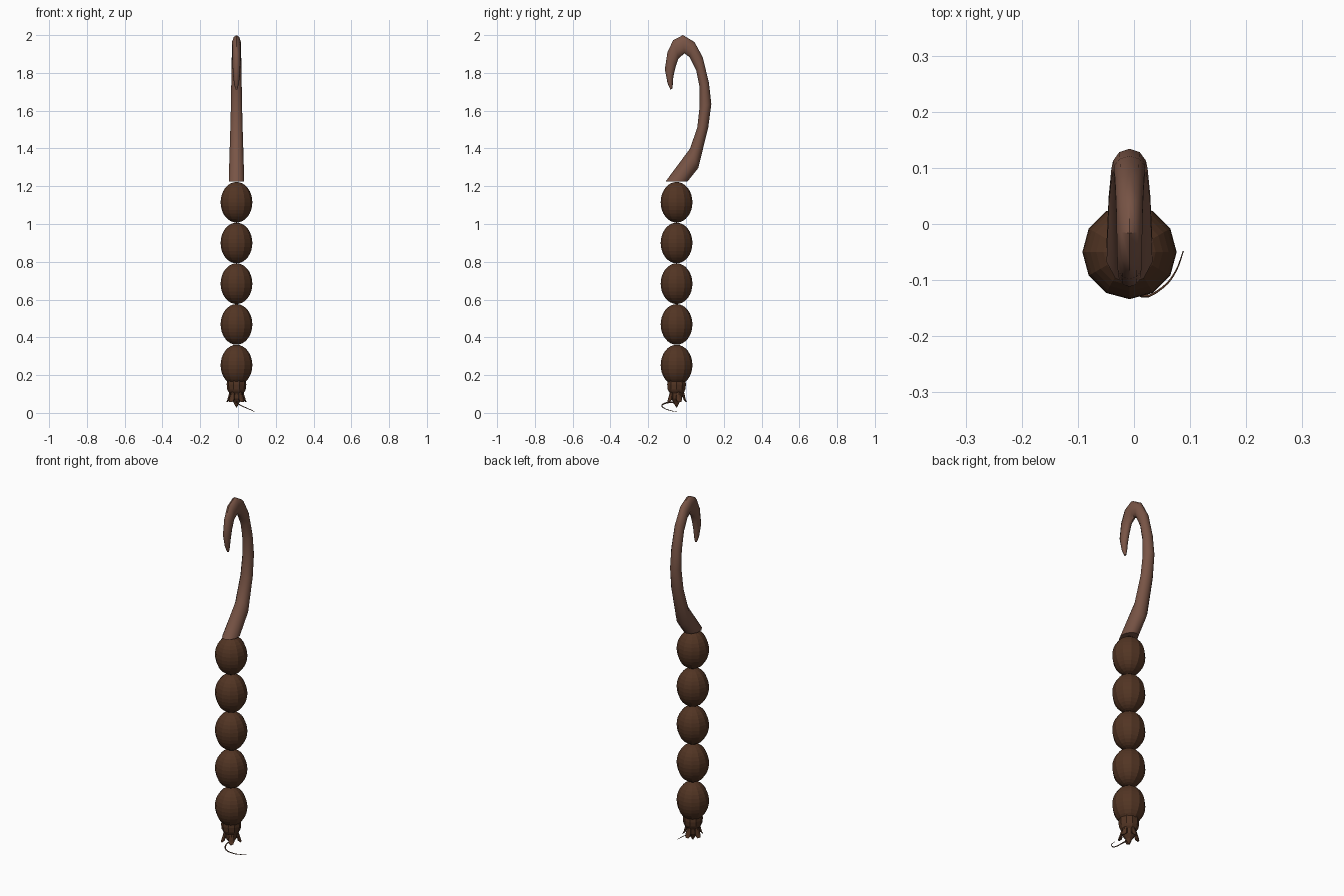
import bpy, bmesh, math
from mathutils import Vector

if "Cube" in bpy.data.objects:
    bpy.data.objects.remove(bpy.data.objects["Cube"])

CX, CY = -0.008, -0.05  # axis of the bead string


def material(name, rgb):
    m = bpy.data.materials.new(name)
    m.diffuse_color = (*rgb, 1)
    m.use_nodes = True
    m.node_tree.nodes["Principled BSDF"].inputs["Base Color"].default_value = m.diffuse_color
    return m


DARK = material("dark brown", (0.084, 0.035, 0.017))
LIGHT = material("light brown", (0.19, 0.090, 0.061))


def finish(name, bm, mat, smooth=False):
    bmesh.ops.recalc_face_normals(bm, faces=bm.faces)
    me = bpy.data.meshes.new(name)
    bm.to_mesh(me)
    bm.free()
    me.materials.append(mat)
    for p in me.polygons:
        p.use_smooth = smooth
    ob = bpy.data.objects.new(name, me)
    bpy.context.collection.objects.link(ob)
    return ob


def skin(name, rings, mat, smooth=False):
    """Bridge equal-sized rings of points and cap both ends."""
    bm = bmesh.new()
    loops = [[bm.verts.new(p) for p in ring] for ring in rings]
    n = len(loops[0])
    for a, b in zip(loops, loops[1:]):
        for i in range(n):
            j = (i + 1) % n
            bm.faces.new((a[i], a[j], b[j], b[i]))
    bm.faces.new(loops[0])
    bm.faces.new(loops[-1])
    return finish(name, bm, mat, smooth)


def circle(n):
    return [(math.cos(2 * math.pi * i / n), math.sin(2 * math.pi * i / n)) for i in range(n)]


# Five egg-shaped beads
for k in range(5):
    bm = bmesh.new()
    bmesh.ops.create_uvsphere(bm, u_segments=12, v_segments=16, radius=1)
    for v in bm.verts:
        v.co = (CX + v.co.x * 0.084, CY + v.co.y * 0.084, 0.253 + 0.2155 * k + v.co.z * 0.1075)
    finish(f"bead_{k + 1}", bm, DARK)

# Hook: outer edge (y, z), inner edge (y, z), half width
hook = [
    (0.008, 1.225, -0.108, 1.225, 0.043),
    (0.065, 1.296, 0.022, 1.400, 0.039),
    (0.118, 1.513, 0.060, 1.513, 0.034),
    (0.134, 1.635, 0.072, 1.620, 0.031),
    (0.121, 1.750, 0.072, 1.725, 0.029),
    (0.088, 1.884, 0.055, 1.810, 0.027),
    (0.045, 1.963, 0.018, 1.884, 0.025),
    (-0.016, 2.000, -0.008, 1.903, 0.024),
    (-0.068, 1.973, -0.040, 1.876, 0.023),
    (-0.098, 1.910, -0.055, 1.832, 0.022),
    (-0.112, 1.820, -0.067, 1.780, 0.020),
    (-0.098, 1.746, -0.070, 1.738, 0.013),
    (-0.083, 1.712, -0.073, 1.715, 0.005),
]
rings = []
for oy, oz, iy, iz, w in hook:
    mid = Vector((CX, (oy + iy) / 2, (oz + iz) / 2))
    half = Vector((0, (oy - iy) / 2, (oz - iz) / 2))
    rings.append([mid + half * c + Vector((w * s, 0, 0)) for c, s in circle(10)])
hook_ob = skin("hook", rings, LIGHT, True)
bpy.context.view_layer.objects.active = hook_ob
hook_ob.select_set(True)
bpy.ops.object.shade_smooth_by_angle(angle=math.radians(50))

# Collar and pointed core beneath the beads
profile = [(0.050, 0.172), (0.052, 0.150), (0.049, 0.125), (0.043, 0.112), (0.034, 0.102),
           (0.031, 0.075), (0.016, 0.055), (0.010, 0.042), (0.001, 0.028)]
skin("collar", [[(CX + r * c, CY + r * s, z) for c, s in circle(10)] for r, z in profile], DARK)

# Five flaring petals: distance out, height, half width, half thickness
petal = [(0.030, 0.118, 0.012, 0.008), (0.036, 0.095, 0.014, 0.007),
         (0.043, 0.070, 0.018, 0.006), (0.052, 0.058, 0.010, 0.003)]
for k in range(5):
    a = math.radians(-54 + 72 * k)
    out, side = Vector((math.cos(a), math.sin(a), 0)), Vector((-math.sin(a), math.cos(a), 0))
    rings = [[Vector((CX, CY, z)) + out * (d + t * c) + side * (w * s) for c, s in circle(6)]
             for d, z, w, t in petal]
    skin(f"petal_{k + 1}", rings, DARK)

# Thin curling tendril
path = [(-0.008, -0.055, 0.055), (-0.005, -0.100, 0.054), (0.014, -0.128, 0.040),
        (0.050, -0.114, 0.024), (0.074, -0.085, 0.013), (0.088, -0.048, 0.005)]
cu = bpy.data.curves.new("tendril", "CURVE")
cu.dimensions = "3D"
cu.bevel_depth = 0.0045
cu.bevel_resolution = 0
cu.resolution_u = 3
cu.use_fill_caps = True
sp = cu.splines.new("BEZIER")
sp.bezier_points.add(len(path) - 1)
for i, (bp, co) in enumerate(zip(sp.bezier_points, path)):
    bp.co = co
    bp.handle_left_type = bp.handle_right_type = "AUTO"
    bp.radius = 1 - 0.15 * i
cu.materials.append(DARK)
bpy.context.collection.objects.link(bpy.data.objects.new("tendril", cu))
